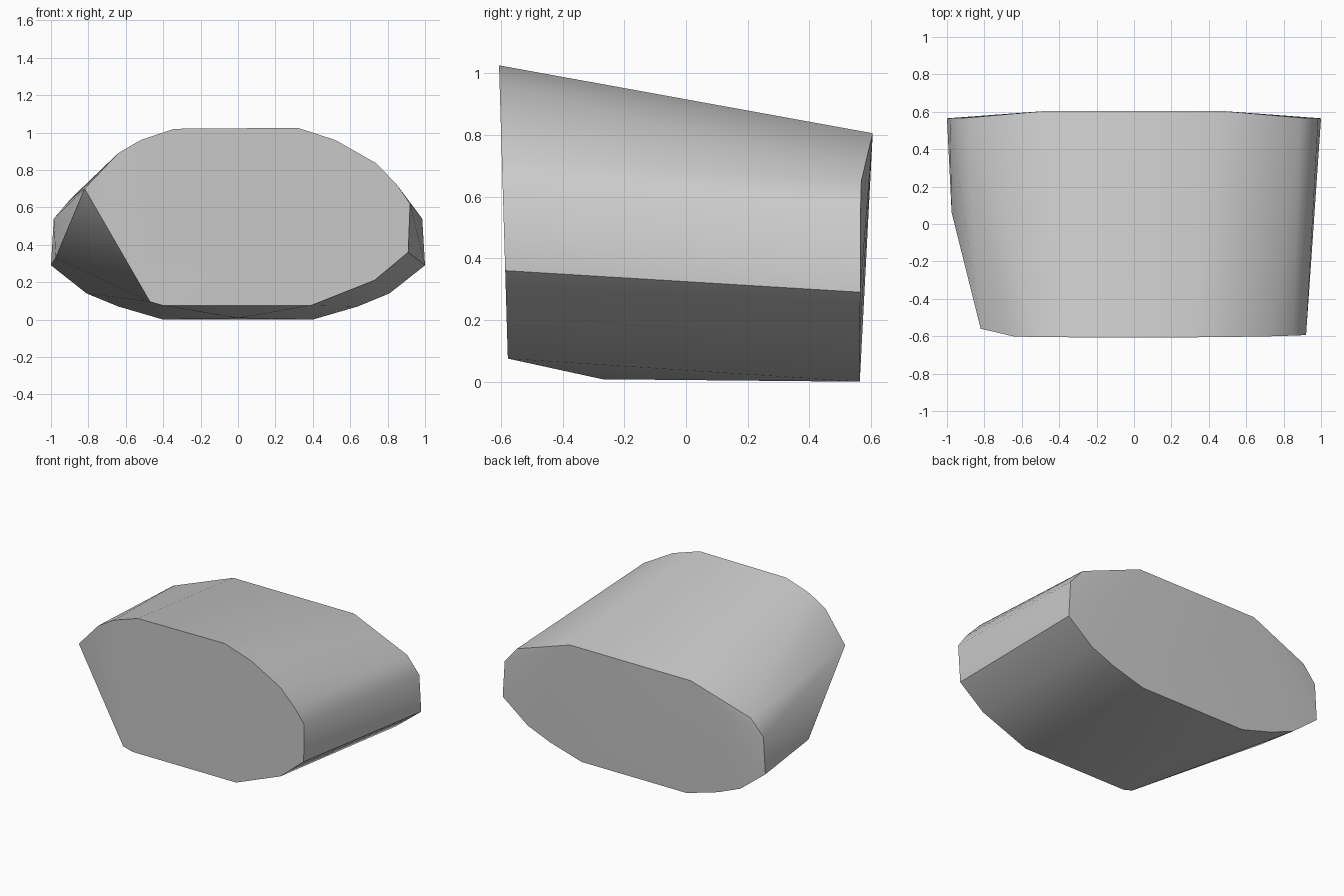
import bpy, bmesh, math

cube = bpy.data.objects.get("Cube")
if cube:
    bpy.data.objects.remove(cube, do_unlink=True)

# One flat grey for the whole block
grey = bpy.data.materials.new("light_grey")
grey.use_nodes = True
colour = (0.6, 0.6, 0.6, 1)
grey.diffuse_color = colour
grey.node_tree.nodes["Principled BSDF"].inputs["Base Color"].default_value = colour

# Front outline as (x, z), lying on a slightly leaning plane
front = [(-.64, .89), (-.52, .96), (-.34, 1.02), (.32, 1.025), (.52, .96),
         (.74, .835), (.85, .72), (.92, .62), (.91, .36), (.73, .21),
         (.39, .075), (-.4, .075), (-.47, .095)]
points = [(x, -.575 - .03 * z, z) for x, z in front]

# Back outline, mirrored left to right
back = [(.46, .605, .805), (.89, .568, .65), (.985, .565, .54), (1, .565, .29),
        (.81, .563, .14), (.64, .563, .07), (.4, .563, 0)]
points += [(side * x, y, z) for x, y, z in back for side in (-1, 1)]

# Chamfered right front corner and the shallow belly
points += [(-.82, -.56, .70), (-.975, .06, .33), (0, -.27, .008)]

# Wrap the outlines in one tapered shell
bm = bmesh.new()
for p in points:
    bm.verts.new(p)
hull = bmesh.ops.convex_hull(bm, input=bm.verts[:])
loose = [v for v in bm.verts if not v.link_faces]
bmesh.ops.delete(bm, geom=loose, context='VERTS')
bmesh.ops.dissolve_limit(bm, angle_limit=math.radians(0.5),
                         verts=bm.verts[:], edges=bm.edges[:])
bmesh.ops.recalc_face_normals(bm, faces=bm.faces[:])
mesh = bpy.data.meshes.new("tapered_block")
bm.to_mesh(mesh)
bm.free()
mesh.materials.append(grey)
block = bpy.data.objects.new("tapered_block", mesh)
bpy.context.collection.objects.link(block)

# Soft shading around the body, crisp rims at the two ends
bpy.context.view_layer.objects.active = block
block.select_set(True)
bpy.ops.object.shade_smooth_by_angle(angle=math.radians(40))
